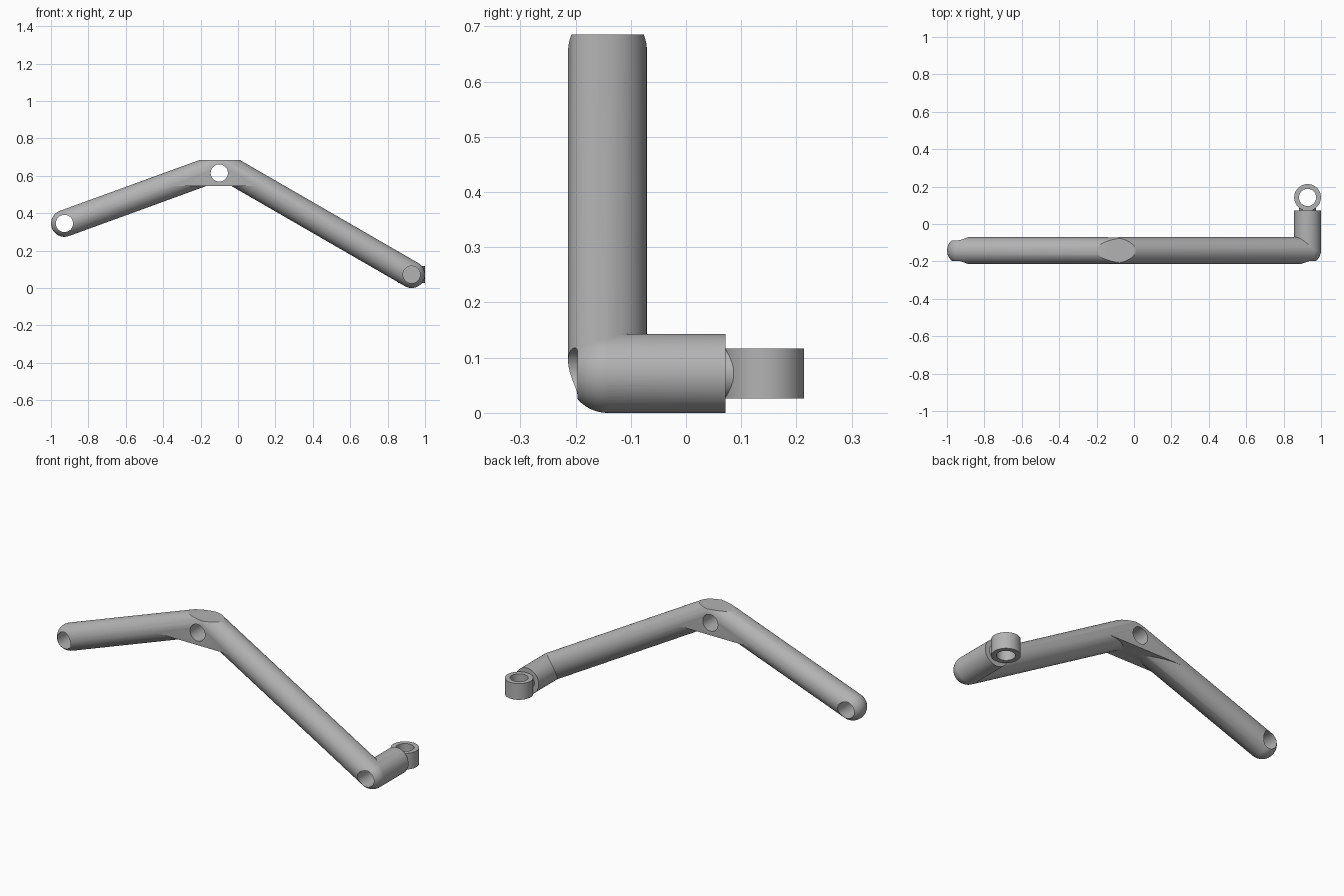
import bpy, bmesh, math
from mathutils import Vector, Matrix

cube = bpy.data.objects.get("Cube")
if cube:
    bpy.data.objects.remove(cube, do_unlink=True)

R, BORE, SIDES = 0.0715, 0.046, 64
Y_ARM, Y_EYE = -0.142, 0.142
TOP, BOTTOM = 0.685, 0.546
LEFT = Vector((-0.928, Y_ARM, 0.345))
RIGHT = Vector((0.928, Y_ARM, R))
PIVOT = Vector((-0.1, Y_ARM, 0.615))
SLOPE_L, SLOPE_R = math.tan(math.radians(20)), math.tan(math.radians(30))

# Where the two arm axes cross
bend_x = (RIGHT.z - LEFT.z + SLOPE_R * RIGHT.x + SLOPE_L * LEFT.x) / (SLOPE_L + SLOPE_R)
BEND = Vector((bend_x, Y_ARM, LEFT.z + SLOPE_L * (bend_x - LEFT.x)))

grey = bpy.data.materials.new("plain grey")
grey.use_nodes = True
COLOUR = (0.45, 0.45, 0.45, 1)
grey.diffuse_color = COLOUR
grey.node_tree.nodes["Principled BSDF"].inputs["Base Color"].default_value = COLOUR


def make(name, bm):
    bmesh.ops.recalc_face_normals(bm, faces=bm.faces)
    mesh = bpy.data.meshes.new(name)
    bm.to_mesh(mesh)
    bm.free()
    mesh.materials.append(grey)
    obj = bpy.data.objects.new(name, mesh)
    bpy.context.collection.objects.link(obj)
    return obj


def rod(name, x, z, y0, y1, radius):
    """Cylinder lying along y."""
    bm = bmesh.new()
    place = Matrix.Translation((x, (y0 + y1) / 2, z)) @ Matrix.Rotation(math.pi / 2, 4, 'X')
    bmesh.ops.create_cone(bm, cap_ends=True, segments=SIDES, radius1=radius,
                          radius2=radius, depth=y1 - y0, matrix=place)
    return make(name, bm)


def activate(obj):
    bpy.ops.object.select_all(action='DESELECT')
    obj.select_set(True)
    bpy.context.view_layer.objects.active = obj


def combine(target, helper, operation):
    helper.hide_render = True
    activate(target)
    mod = target.modifiers.new(operation.lower(), 'BOOLEAN')
    mod.operation, mod.solver, mod.object = operation, 'EXACT', helper
    bpy.ops.object.modifier_apply(modifier=mod.name)
    bpy.data.objects.remove(helper, do_unlink=True)


def bridge_rings(bm, rings):
    for a, b in zip(rings, rings[1:]):
        for i in range(len(a)):
            j = (i + 1) % len(a)
            bm.faces.new((a[i], a[j], b[j], b[i]))


# Bent tube: round ends with a mitred ring at the bend
dir_l, dir_r = (BEND - LEFT).normalized(), (RIGHT - BEND).normalized()
up = lambda d: Vector((-d.z, 0, d.x))
mitre = up((dir_l + dir_r).normalized()) / math.cos(dir_l.angle(dir_r) / 2)
stations = []
steps = 14
for k in range(1, steps + 1):
    a = math.pi / 2 * k / steps
    stations.append((LEFT - dir_l * R * math.cos(a), up(dir_l), R * math.sin(a)))
stations.append((BEND, mitre, R))
for k in range(steps, 0, -1):
    a = math.pi / 2 * k / steps
    stations.append((RIGHT + dir_r * R * math.cos(a), up(dir_r), R * math.sin(a)))
bm = bmesh.new()
rings = []
for centre, vertical, radius in stations:
    ring = []
    for i in range(SIDES):
        a = math.tau * i / SIDES
        offset = Vector((0, math.cos(a), 0)) + vertical * math.sin(a)
        ring.append(bm.verts.new(centre + offset * radius))
    rings.append(ring)
bridge_rings(bm, rings)
for ring, tip in ((rings[0], LEFT - dir_l * R), (rings[-1], RIGHT + dir_r * R)):
    pole = bm.verts.new(tip)
    for i in range(SIDES):
        bm.faces.new((ring[i], ring[(i + 1) % SIDES], pole))
arm = make("bent_arm", bm)

# Flat gusset filling the inside of the bend
bm = bmesh.new()
corners = [(BEND.x, BEND.z),
           (LEFT.x + (BOTTOM - LEFT.z) / SLOPE_L, BOTTOM),
           (RIGHT.x - (BOTTOM - RIGHT.z) / SLOPE_R, BOTTOM)]
face = bm.faces.new([bm.verts.new((x, Y_ARM - R + 0.0004, z)) for x, z in corners])
side = bmesh.ops.extrude_face_region(bm, geom=[face])
moved = [v for v in side["geom"] if isinstance(v, bmesh.types.BMVert)]
bmesh.ops.translate(bm, verts=moved, vec=(0, 2 * R - 0.0008, 0))
combine(arm, make("gusset", bm), 'UNION')

# Sideways rod at the right end
combine(arm, rod("side_rod", RIGHT.x, RIGHT.z, Y_ARM, R, R), 'UNION')

# Flat top over the bend
bm = bmesh.new()
bmesh.ops.create_cube(bm, size=1, matrix=Matrix.Translation((BEND.x, Y_ARM, TOP + 0.5)))
combine(arm, make("top_cutter", bm), 'DIFFERENCE')

# Two through holes and one blind hole
for spot, back in ((LEFT, 0.1), (PIVOT, 0.1), (RIGHT, Y_ARM + R)):
    combine(arm, rod("hole_cutter", spot.x, spot.z, -0.4, back, BORE), 'DIFFERENCE')

# Neck joining the rod to the eye
neck = rod("eye_neck", RIGHT.x, RIGHT.z, R - 0.01, Y_EYE - 0.05, BORE - 0.001)

# Upright ring eye
bm = bmesh.new()
half = 0.045
loops = []
for radius, z in ((BORE, -half), (R, -half), (R, half), (BORE, half)):
    loops.append([bm.verts.new((RIGHT.x + radius * math.cos(math.tau * i / SIDES),
                                Y_EYE + radius * math.sin(math.tau * i / SIDES),
                                RIGHT.z + z)) for i in range(SIDES)])
bridge_rings(bm, loops + loops[:1])
eye = make("ring_eye", bm)

for obj in (arm, neck, eye):
    activate(obj)
    bpy.ops.object.shade_smooth_by_angle(angle=math.radians(25))
